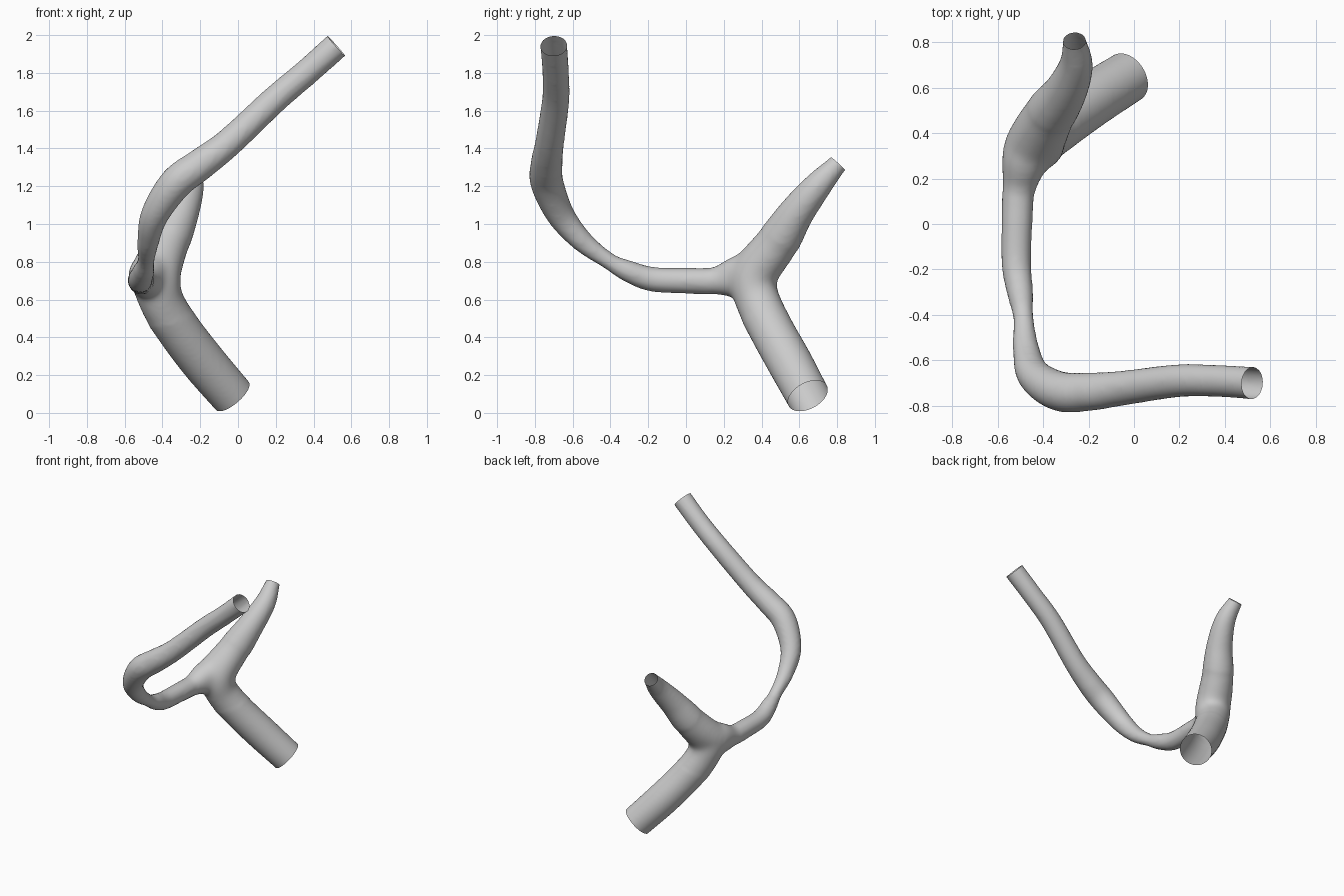
import bpy, bmesh, math
from mathutils import Vector

if "Cube" in bpy.data.objects:
    bpy.data.objects.remove(bpy.data.objects["Cube"])

# Centre line points: x, y, z, radius
TRUNK = [(-0.03, 0.645, 0.09, 0.113), (-0.18, 0.55, 0.265, 0.117), (-0.31, 0.455, 0.435, 0.116),
         (-0.40, 0.385, 0.58, 0.117)]
UPPER = [(-0.375, 0.475, 0.89, 0.112), (-0.30, 0.585, 1.06, 0.092),
         (-0.255, 0.70, 1.205, 0.073), (-0.262, 0.805, 1.32, 0.05)]
LONG = [(-0.505, 0.16, 0.70, 0.074), (-0.515, 0.0, 0.70, 0.067), (-0.517, -0.18, 0.708, 0.064),
        (-0.50, -0.31, 0.752, 0.056), (-0.487, -0.41, 0.805, 0.044), (-0.475, -0.55, 0.91, 0.057),
        (-0.44, -0.665, 1.05, 0.073), (-0.33, -0.735, 1.215, 0.086), (-0.20, -0.738, 1.315, 0.083),
        (-0.05, -0.722, 1.43, 0.075), (0.19, -0.69, 1.655, 0.071), (0.36, -0.69, 1.80, 0.069),
        (0.52, -0.70, 1.943, 0.07)]
HUB = (-0.465, 0.32, 0.73, 0.112)


def spline(pts, steps=8):
    """Catmull-Rom through 4D points (position and radius)."""
    p = [Vector(q) for q in pts]
    p = [2 * p[0] - p[1]] + p + [2 * p[-1] - p[-2]]
    out = []
    for i in range(1, len(p) - 2):
        a, b, c, d = p[i - 1:i + 3]
        for s in range(steps):
            t = s / steps
            out.append(0.5 * (2 * b + (c - a) * t + (2 * a - 5 * b + 4 * c - d) * t * t
                              + (3 * b - a - 3 * c + d) * t ** 3))
    out.append(p[-2])
    return out


def add_tube(bm, pts, sides=28):
    """Closed tube, run a little past both ends so they can be cut clean."""
    path = spline(pts)
    for k, j in ((0, 1), (-1, -2)):
        e = (path[k].xyz - path[j].xyz).normalized() * 0.07
        q = Vector((*(path[k].xyz + e), path[k].w))
        path.insert(0, q) if k == 0 else path.append(q)
    normal, rings = Vector((0.3, 0.5, 0.8)), []
    for i, q in enumerate(path):
        tan = (path[min(i + 1, len(path) - 1)].xyz - path[max(i - 1, 0)].xyz).normalized()
        normal = (normal - tan * normal.dot(tan)).normalized()
        side = tan.cross(normal)
        rings.append([bm.verts.new(q.xyz + q.w * 1.02 * (
            math.cos(2 * math.pi * k / sides) * normal + math.sin(2 * math.pi * k / sides) * side))
            for k in range(sides)])
    for r0, r1 in zip(rings, rings[1:]):
        for k in range(sides):
            n = (k + 1) % sides
            bm.faces.new((r0[k], r0[n], r1[n], r1[k]))
    bm.faces.new(rings[0][::-1])
    bm.faces.new(rings[-1])


# Three tubes flowing into each other at the fork
bm = bmesh.new()
add_tube(bm, TRUNK + [(-0.425, 0.36, 0.72, 0.12)] + UPPER)
add_tube(bm, LONG[::-1] + [HUB] + UPPER)
add_tube(bm, LONG[::-1] + [HUB] + TRUNK[::-1])
mesh = bpy.data.meshes.new("branching_tube")
bm.to_mesh(mesh)
bm.free()
tube = bpy.data.objects.new("branching_tube", mesh)
bpy.context.collection.objects.link(tube)

# Fuse into one skin
rm = tube.modifiers.new("fuse", 'REMESH')
rm.mode = 'VOXEL'
rm.voxel_size = 0.014
dg = bpy.context.evaluated_depsgraph_get()
fused = bpy.data.meshes.new_from_object(tube.evaluated_get(dg))
tube.modifiers.clear()
tube.data = fused

# Soften the fork, then lightly smooth everything
bm = bmesh.new()
bm.from_mesh(fused)
hub = Vector((-0.43, 0.36, 0.73))
for _ in range(14):
    near = [v for v in bm.verts if (v.co - hub).length < 0.27]
    bmesh.ops.smooth_vert(bm, verts=near, factor=0.5, use_axis_x=True, use_axis_y=True, use_axis_z=True)
for _ in range(3):
    bmesh.ops.smooth_vert(bm, verts=bm.verts, factor=0.5, use_axis_x=True, use_axis_y=True, use_axis_z=True)

# Cut the three ends open
for end, before in ((TRUNK[0], TRUNK[1]), (UPPER[-1], UPPER[-2]), (LONG[-1], LONG[-2])):
    c = Vector(end[:3])
    d = (c - Vector(before[:3])).normalized()
    verts = [v for v in bm.verts if (v.co - c).length < 0.22]
    faces = {f for v in verts for f in v.link_faces}
    edges = {e for f in faces for e in f.edges}
    fverts = {v for f in faces for v in f.verts}
    bmesh.ops.bisect_plane(bm, geom=list(fverts) + list(edges) + list(faces), dist=1e-5,
                           plane_co=c, plane_no=d, clear_outer=True)
bmesh.ops.recalc_face_normals(bm, faces=bm.faces)
for f in bm.faces:
    f.smooth = True
bm.to_mesh(fused)
bm.free()
